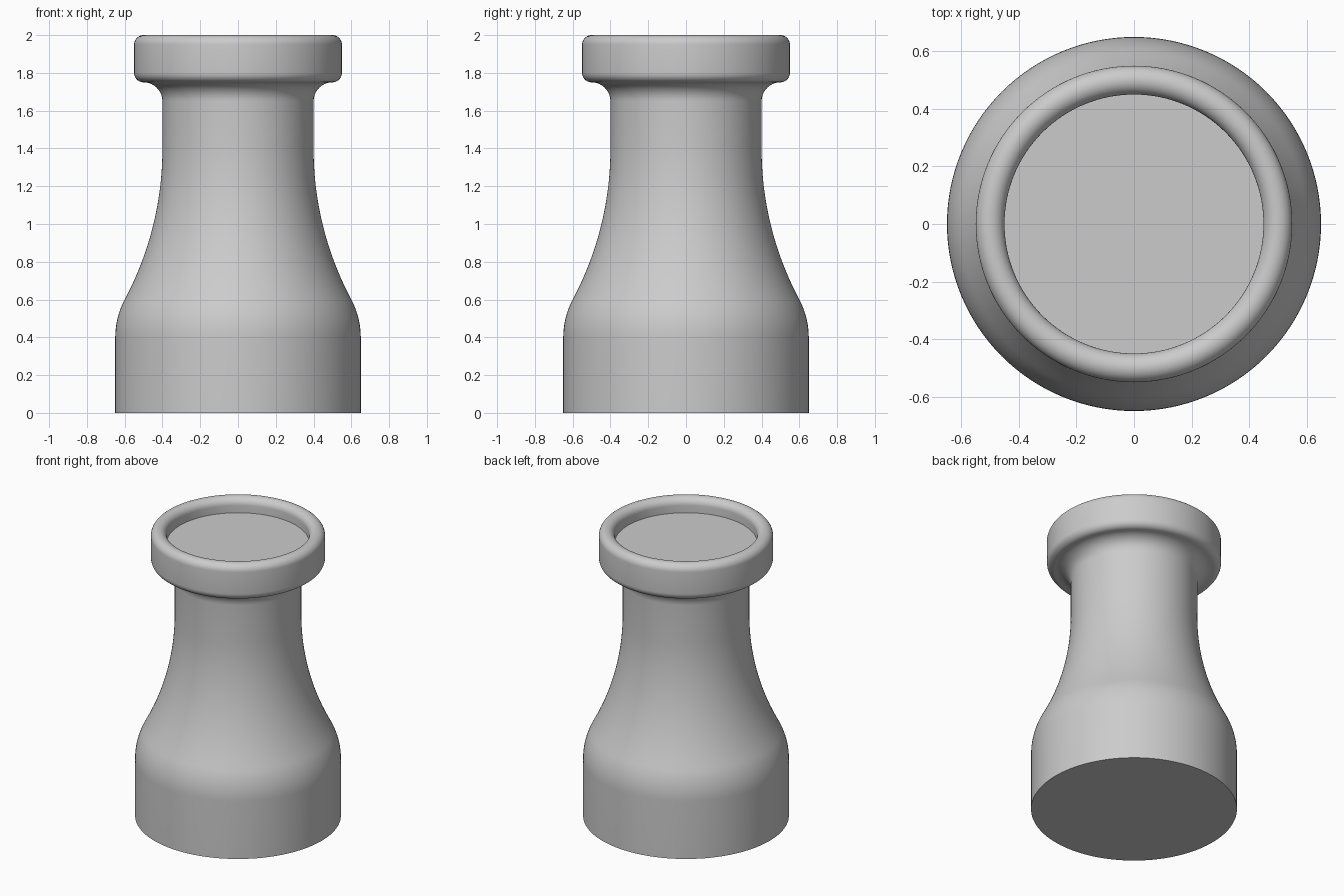
import bpy, bmesh
from math import sin, cos, radians, pi, asin

if "Cube" in bpy.data.objects:
    bpy.data.objects.remove(bpy.data.objects["Cube"])

SIDES = 128


def arc(cx, cz, r, a0, a1, n):
    """Profile points (radius, z) along an arc, angles in degrees."""
    return [(cx + r * cos(radians(a0 + (a1 - a0) * i / n)),
             cz + r * sin(radians(a0 + (a1 - a0) * i / n))) for i in range(n + 1)]


flare = asin(0.8 / 1.7) * 180 / pi   # slope where shoulder meets neck

# Half profile, from the base edge up and over the lip to the recessed top
profile = [(0.65, 0.0)]
profile += arc(0.225, 0.4, 0.425, 0, flare, 10)               # rounded shoulder
profile += arc(2.1, 1.4, 1.7, 180 + flare, 180, 20)[1:]       # concave neck
profile += arc(0.5, 1.65, 0.1, 180, 90, 10)                   # fillet under rim
profile += arc(0.5, 1.8, 0.05, -90, 0, 8)[1:]                 # lower rim edge
profile += arc(0.5, 1.95, 0.05, 0, 180, 16)                   # rounded lip
profile += [(0.45, 1.9)]                                      # recess wall

# Revolve the profile into rings, then cap base and recess floor
bm = bmesh.new()
rings = [[bm.verts.new((r * cos(2 * pi * k / SIDES), r * sin(2 * pi * k / SIDES), z))
          for k in range(SIDES)] for r, z in profile]
for low, high in zip(rings, rings[1:]):
    for k in range(SIDES):
        j = (k + 1) % SIDES
        bm.faces.new((low[k], low[j], high[j], high[k]))
bm.faces.new(rings[0][::-1])
bm.faces.new(rings[-1])

mesh = bpy.data.meshes.new("bottle_body")
bm.to_mesh(mesh)
bm.free()
body = bpy.data.objects.new("bottle_body", mesh)
bpy.context.collection.objects.link(body)

# Smooth shading with crisp base and recess edges
bpy.context.view_layer.objects.active = body
body.select_set(True)
bpy.ops.object.shade_smooth_by_angle(angle=radians(35))
